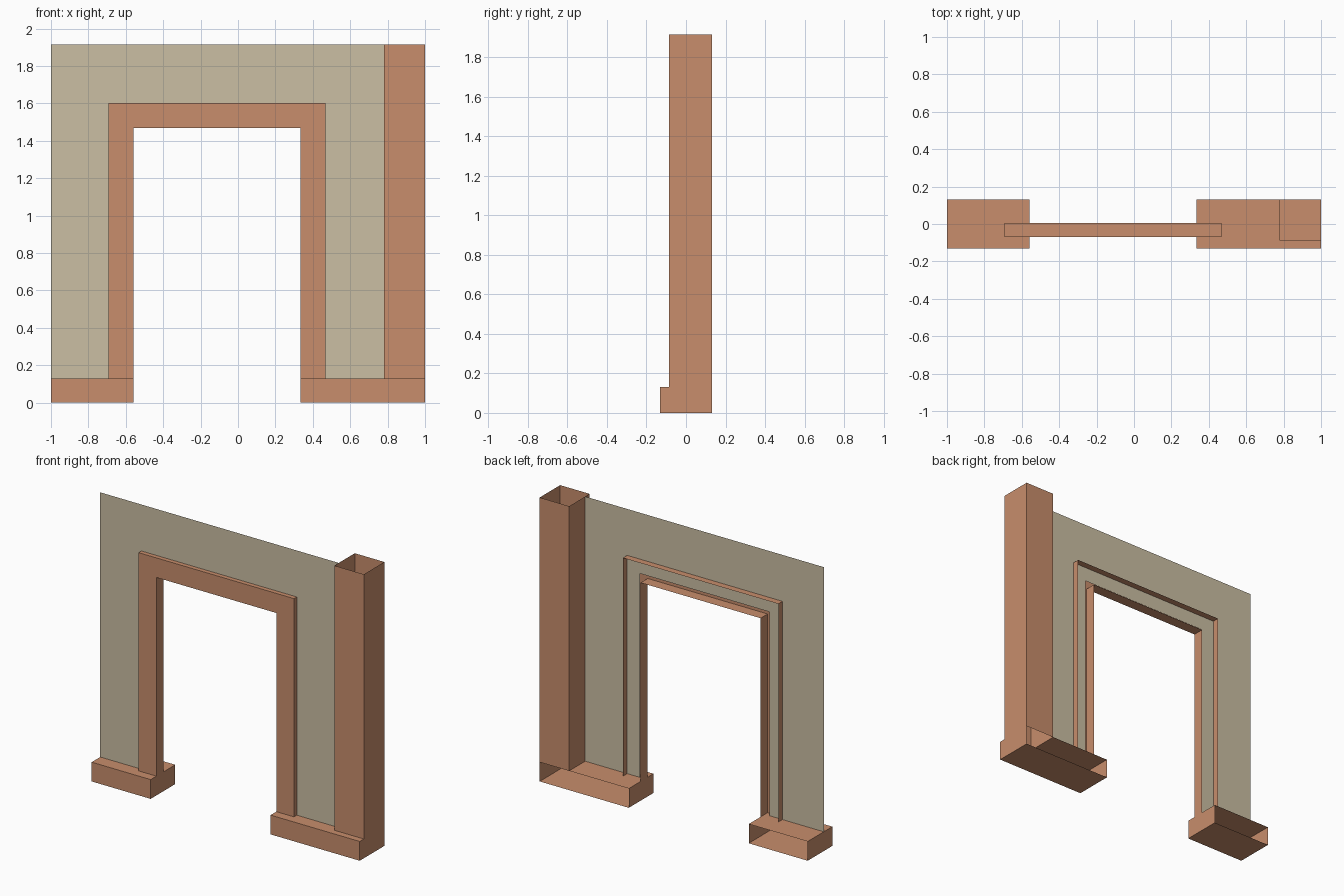
import bpy, bmesh

if "Cube" in bpy.data.objects:
    bpy.data.objects.remove(bpy.data.objects["Cube"])


def material(name, color):
    m = bpy.data.materials.new(name)
    m.diffuse_color = (*color, 1)
    m.use_nodes = True
    m.node_tree.nodes["Principled BSDF"].inputs["Base Color"].default_value = m.diffuse_color
    return m


terracotta = material("terracotta", (0.58, 0.27, 0.15))
plaster = material("plaster", (0.60, 0.52, 0.37))

# Key dimensions
DEPTH = 0.131                       # half depth of the plinths
BASE, TOP = 0.13, 1.915             # plinth top and wall top
IN_L, IN_R, IN_TOP = -0.56, 0.335, 1.47   # clear door opening
TRIM = 0.132                        # door trim width
PIL_X, PIL_Y = 0.78, -0.087         # pillar inner side and front
WALL_Y = -0.04
GAP = 0.035                         # wall cut is wider than the trim opening


def make(name, faces, mat):
    """Shell object from a list of corner loops, welded along shared edges."""
    bm = bmesh.new()
    for loop in faces:
        bm.faces.new([bm.verts.new(p) for p in loop])
    bmesh.ops.remove_doubles(bm, verts=bm.verts, dist=1e-5)
    mesh = bpy.data.meshes.new(name)
    bm.to_mesh(mesh)
    bm.free()
    obj = bpy.data.objects.new(name, mesh)
    mesh.materials.append(mat)
    bpy.context.collection.objects.link(obj)
    return obj


def upright(line, z0, z1):
    """Vertical strips along a plan polyline (x, y)."""
    return [[(*a, z0), (*b, z0), (*b, z1), (*a, z1)] for a, b in zip(line, line[1:])]


def flat(outline, z):
    return [[(x, y, z) for x, y in outline]]


def arch(left, right, top):
    """Door outline in the front plane, from left foot to right foot."""
    return [(left, BASE), (left, top), (right, top), (right, BASE)]


def arch_front(outer, inner, y):
    """Flat portal between two door outlines."""
    return [[(p[0], y, p[1]) for p in (inner[i], inner[i + 1], outer[i + 1], outer[i])]
            for i in range(3)]


def arch_rim(line, y0, y1):
    return [[(a[0], y0, a[1]), (b[0], y0, b[1]), (b[0], y1, b[1]), (a[0], y1, a[1])]
            for a, b in zip(line, line[1:])]


# Thin wall panel around the doorway
make("wall", arch_front(arch(-1, PIL_X, TOP),
                        arch(IN_L - GAP, IN_R + GAP, IN_TOP + GAP), WALL_Y), plaster)

# Door trim: front face with outer and inner returns, open at the back
outer = arch(IN_L - TRIM, IN_R + TRIM, IN_TOP + TRIM)
inner = arch(IN_L, IN_R, IN_TOP)
trim_front, trim_back = -0.07, 0.005
make("door_trim", arch_front(outer, inner, trim_front)
     + arch_rim(outer, trim_back, trim_front)
     + arch_rim(inner, trim_front, trim_back), terracotta)


# Plinths: open at the back
def plinth(name, x0, x1, top_outline):
    walls = [(x0, DEPTH), (x0, -DEPTH), (x1, -DEPTH), (x1, DEPTH)]
    make(name, upright(walls, 0, BASE) + flat(top_outline, BASE)
         + flat(walls[::-1], 0), terracotta)


plinth("left_plinth", -1, IN_L,
       [(-1, -DEPTH), (IN_L, -DEPTH), (IN_L, DEPTH), (-1, DEPTH)])
# The right plinth's top is cut away under the pillar
plinth("right_plinth", IN_R, 1,
       [(IN_R, -DEPTH), (1, -DEPTH), (1, PIL_Y), (PIL_X, PIL_Y),
        (PIL_X, DEPTH), (IN_R, DEPTH)])

# Hollow corner pillar, open at both ends
make("corner_pillar", upright([(PIL_X, DEPTH), (PIL_X, PIL_Y), (1, PIL_Y),
                               (1, DEPTH), (PIL_X, DEPTH)], BASE, TOP), terracotta)
